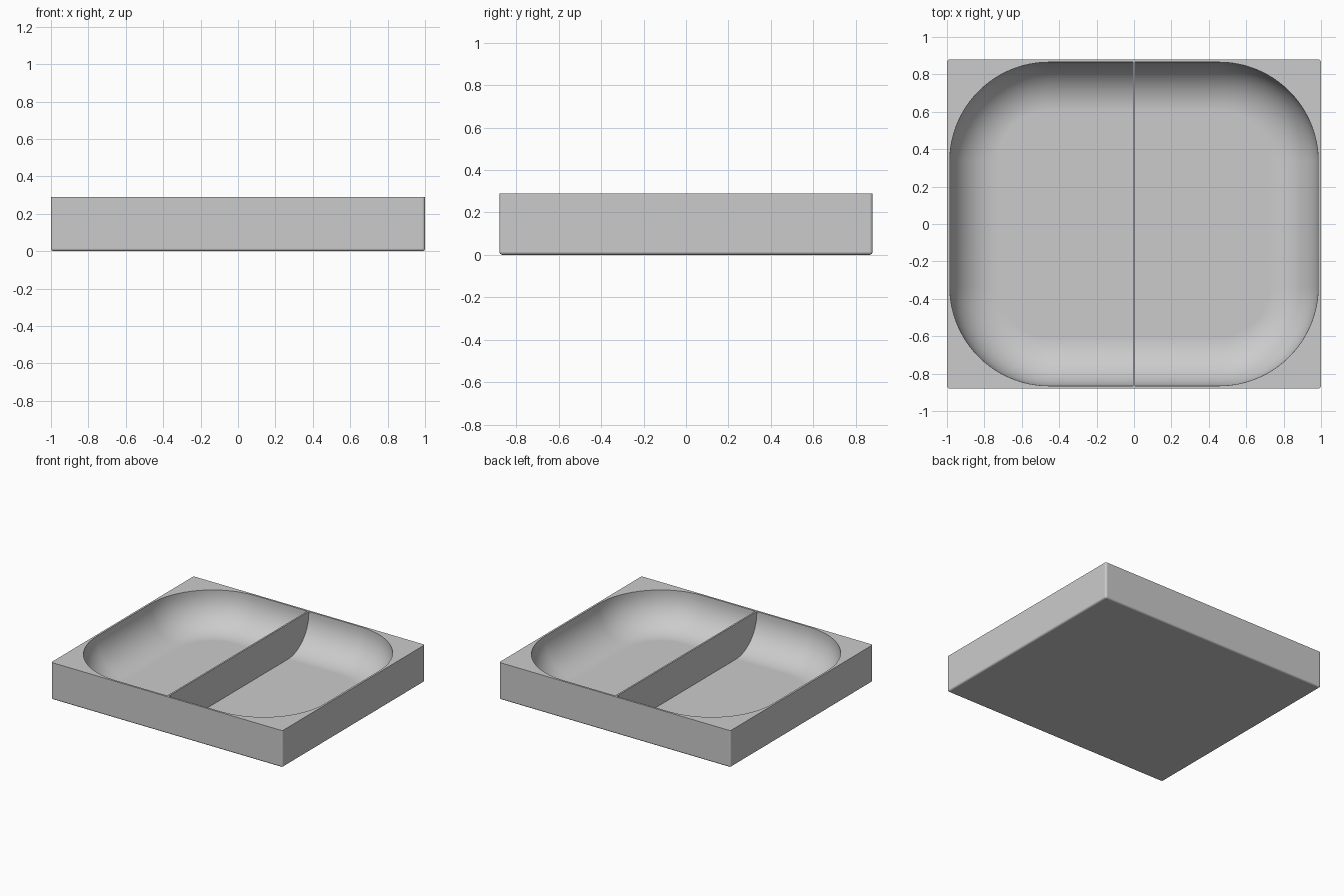
import bpy, bmesh, math

if "Cube" in bpy.data.objects:
    bpy.data.objects.remove(bpy.data.objects["Cube"])

HX, HY, H = 1.0, 0.88, 0.29      # half sizes and height
EDGE = 0.015                     # outer rounding
WALL, FLOOR = 0.015, 0.015       # rim and floor thickness
CORNER, FILLET = 0.53, 0.26      # plan corner and floor rounding of the basin
N = 24                           # segments per plan corner

gray = bpy.data.materials.new("light gray")
gray.diffuse_color = (0.6, 0.6, 0.6, 1)
gray.use_nodes = True
gray.node_tree.nodes["Principled BSDF"].inputs["Base Color"].default_value = gray.diffuse_color


def ring(bm, inset, z, r):
    """Rounded rectangle of vertices at height z."""
    hx, hy, out = HX - inset, HY - inset, []
    for q, (sx, sy) in enumerate([(1, 1), (-1, 1), (-1, -1), (1, -1)]):
        for i in range(N + 1):
            a = math.pi / 2 * (q + i / N)
            out.append(bm.verts.new((sx * (hx - r) + r * math.cos(a),
                                     sy * (hy - r) + r * math.sin(a), z)))
    return out


def finish(bm, name):
    bmesh.ops.recalc_face_normals(bm, faces=bm.faces)
    me = bpy.data.meshes.new(name)
    bm.to_mesh(me)
    bm.free()
    me.materials.append(gray)
    ob = bpy.data.objects.new(name, me)
    bpy.context.collection.objects.link(ob)
    bpy.ops.object.select_all(action='DESELECT')
    ob.select_set(True)
    bpy.context.view_layer.objects.active = ob
    bpy.ops.object.shade_smooth_by_angle(angle=math.radians(30))
    return ob


# quarter-round of the basin wall: (inset from outer side, z)
fillet = []
for i in range(17):
    a = math.pi / 2 * i / 16
    fillet.append((WALL + FILLET * (1 - math.cos(a)),
                   FLOOR + FILLET * (1 - math.sin(a))))

# tray: outside from the bottom up, over the rim, down into the basin
profile = []
for i in range(5):
    a = math.pi / 2 * i / 4
    ins = EDGE * (1 - math.sin(a))
    profile.append((ins, EDGE * (1 - math.cos(a)), max(EDGE - ins, 0.001)))
profile.append((0, H, EDGE))
profile.append((WALL, H, CORNER))
profile += [(ins, z, CORNER - ins + WALL) for ins, z in fillet]

bm = bmesh.new()
rings = [ring(bm, *p) for p in profile]
for a, b in zip(rings, rings[1:]):
    n = len(a)
    for i in range(n):
        j = (i + 1) % n
        bm.faces.new((a[i], a[j], b[j], b[i]))
bm.faces.new(rings[0])
bm.faces.new(rings[-1])
tray = finish(bm, "tray")
mod = tray.modifiers.new("flat sides", 'WEIGHTED_NORMAL')
mod.keep_sharp = True

# divider: thin plate across the middle that follows the basin section
section = [(HY - WALL, H)] + [(HY - ins, z) for ins, z in fillet]
section += [(-y, z) for y, z in reversed(section)]
T = 0.0065
bm = bmesh.new()
sides = [[bm.verts.new((x, y, z)) for y, z in section] for x in (-T, T)]
for s in sides:
    bm.faces.new(s)
for i in range(len(section)):
    j = (i + 1) % len(section)
    bm.faces.new((sides[0][i], sides[0][j], sides[1][j], sides[1][i]))
finish(bm, "divider")
